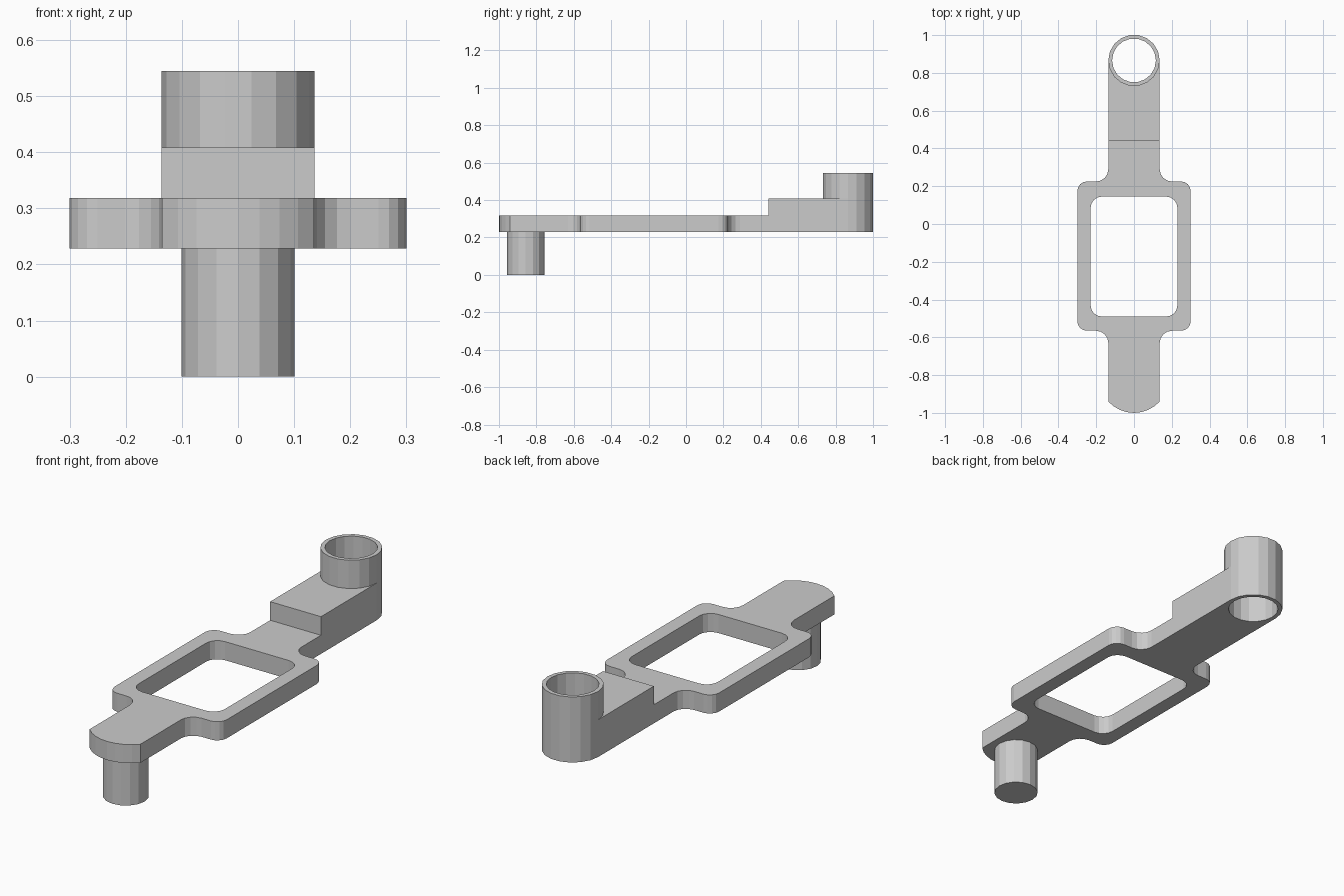
import bpy, bmesh
from math import cos, sin, radians

cube = bpy.data.objects.get("Cube")
if cube:
    bpy.data.objects.remove(cube, do_unlink=True)

grey = bpy.data.materials.new("plain grey")
grey.use_nodes = True
colour = (0.6, 0.6, 0.6, 1)
grey.diffuse_color = colour
grey.node_tree.nodes["Principled BSDF"].inputs["Base Color"].default_value = colour


def arc(cx, cy, r, start, end, steps):
    angles = [radians(start + (end - start) * i / steps) for i in range(steps + 1)]
    return [(cx + r * cos(a), cy + r * sin(a)) for a in angles]


def circle(cy, r, sides):
    return arc(0, cy, r, 0, 360, sides)[:-1]


def mirrored(half):
    """Close a right-hand half outline by mirroring it across x = 0."""
    return half + [(-x, y) for x, y in reversed(half) if x > 0.0001]


def slab(name, loops, bottom, top):
    """Extrude an outline, with any further loops as through holes."""
    bm = bmesh.new()
    edges = []
    for loop in loops:
        verts = [bm.verts.new((x, y, bottom)) for x, y in loop]
        edges += [bm.edges.new((v, verts[i - 1])) for i, v in enumerate(verts)]
    bmesh.ops.triangle_fill(bm, edges=edges, use_beauty=True, normal=(0, 0, 1))
    result = bmesh.ops.extrude_face_region(bm, geom=bm.faces[:], use_keep_orig=True)
    moved = [g for g in result["geom"] if isinstance(g, bmesh.types.BMVert)]
    bmesh.ops.translate(bm, verts=moved, vec=(0, 0, top - bottom))
    bmesh.ops.recalc_face_normals(bm, faces=bm.faces[:])
    mesh = bpy.data.meshes.new(name)
    bm.to_mesh(mesh)
    bm.free()
    mesh.materials.append(grey)
    obj = bpy.data.objects.new(name, mesh)
    bpy.context.collection.objects.link(obj)
    return obj


ARM, TUBE_Y = 0.136, 0.866          # arm half width, tube centre
FRONT, BACK, SIDE = -0.565, 0.225, 0.3   # frame edges
FILLET, CORNER = 0.065, 0.05
BASE, PLATE_TOP, STEP_TOP, TUBE_TOP = 0.228, 0.318, 0.408, 0.545

bore = circle(TUBE_Y, 0.116, 18)
round_end = arc(0, TUBE_Y, ARM, 0, 80, 4)

# Plate: rounded front arm, open frame and back arm
plate_half = (
    arc(0, -0.816, 0.184, -90, -42.4, 4)
    + arc(ARM + FILLET, FRONT - FILLET, FILLET, 180, 90, 4)
    + arc(SIDE - CORNER, FRONT + CORNER, CORNER, -90, 0, 4)
    + arc(SIDE - CORNER, BACK - CORNER, CORNER, 0, 90, 4)
    + arc(ARM + FILLET, BACK + FILLET, FILLET, 270, 180, 4)
    + round_end)
window_half = arc(0.17, -0.43, 0.06, -90, 0, 4) + arc(0.17, 0.085, 0.06, 0, 90, 4)
slab("frame_plate", [mirrored(plate_half), mirrored(window_half), bore], BASE, PLATE_TOP)

# Raised step on the back arm
slab("raised_step", [mirrored([(ARM, 0.44)] + round_end), bore], PLATE_TOP, STEP_TOP)

# Hollow tube at the back and solid peg below the front arm
slab("tube", [circle(TUBE_Y, ARM, 18), bore], STEP_TOP, TUBE_TOP)
slab("peg", [circle(-0.857, 0.101, 16)], 0, BASE)
